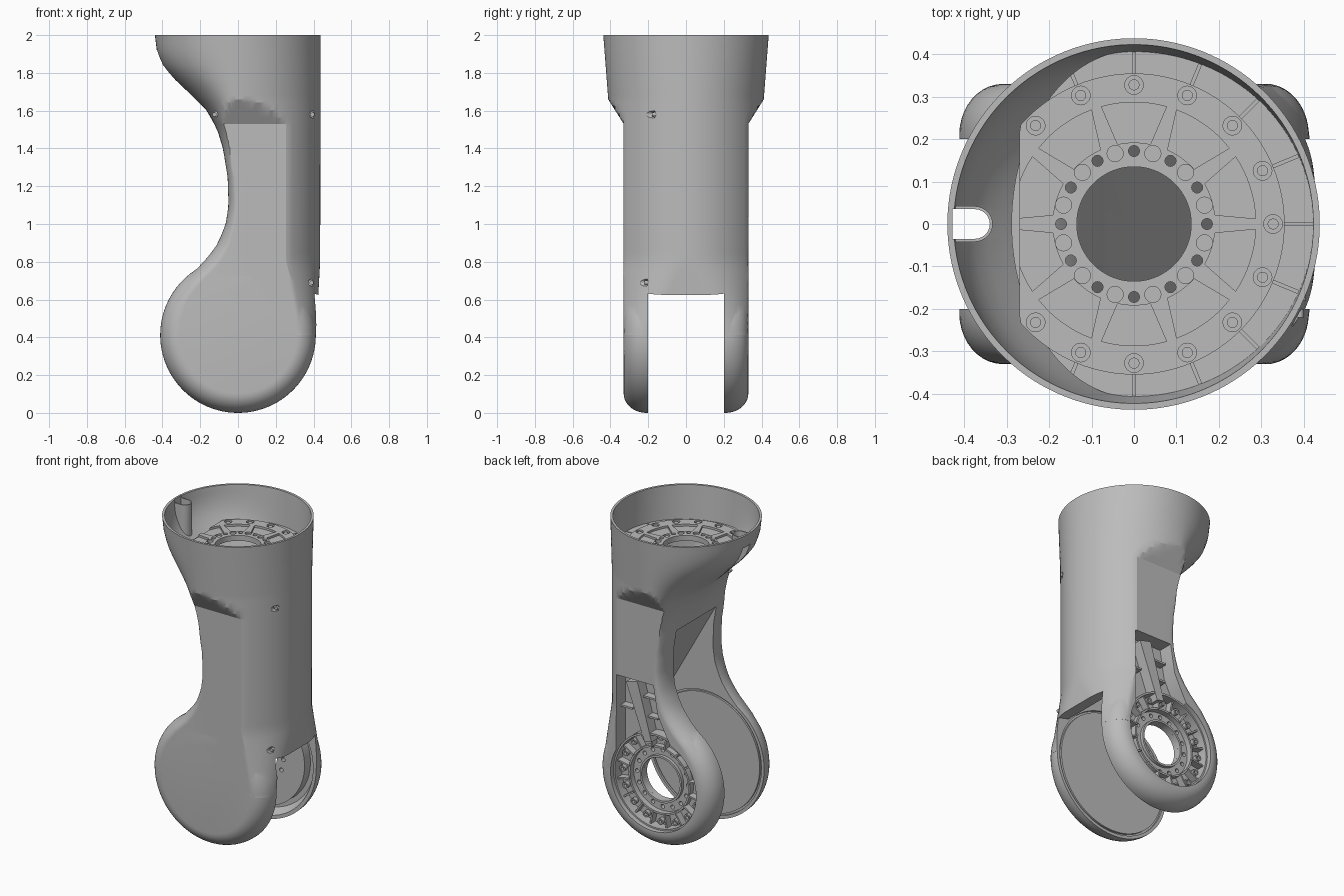
import bpy, bmesh, math
from math import sin, cos, pi, radians

if bpy.data.objects.get("Cube"):
    bpy.data.objects.remove(bpy.data.objects["Cube"])

grey = bpy.data.materials.new("machined grey")
grey.use_nodes = True
COL = (0.5, 0.5, 0.5, 1)
grey.diffuse_color = COL
grey.node_tree.nodes["Principled BSDF"].inputs["Base Color"].default_value = COL
HUB = 0.412      # height and radius of the fork discs


# ---------- helpers ----------
def finish(name, bm):
    bmesh.ops.recalc_face_normals(bm, faces=bm.faces)
    me = bpy.data.meshes.new(name)
    bm.to_mesh(me)
    bm.free()
    me.materials.append(grey)
    ob = bpy.data.objects.new(name, me)
    bpy.context.collection.objects.link(ob)
    return ob


def loft(name, rings, closed=False):
    bm = bmesh.new()
    vs = [[bm.verts.new(p) for p in r] for r in rings]
    n = len(vs[0])
    pairs = list(zip(vs, vs[1:])) + ([(vs[-1], vs[0])] if closed else [])
    for a, b in pairs:
        for i in range(n):
            j = (i + 1) % n
            bm.faces.new((a[i], a[j], b[j], b[i]))
    if not closed:
        bm.faces.new(vs[0])
        bm.faces.new(vs[-1])
    return finish(name, bm)


def revolve(name, profile, closed=True, n=96):
    """Spin (radius, y) points about the fork axis."""
    rings = [[(r * cos(2 * pi * i / n), y, HUB + r * sin(2 * pi * i / n)) for i in range(n)]
             for r, y in profile]
    return loft(name, rings, closed)


def prisms(name, polys, axis, lo, hi):
    """Extrude 2D outlines along y or z."""
    bm = bmesh.new()
    for poly in polys:
        ends = [[bm.verts.new((u, w, v) if axis == "y" else (u, v, w)) for u, v in poly]
                for w in (lo, hi)]
        for e in ends:
            bm.faces.new(e)
        for i in range(len(poly)):
            j = (i + 1) % len(poly)
            bm.faces.new((ends[0][i], ends[0][j], ends[1][j], ends[1][i]))
    return finish(name, bm)


def boolean(ob, tool, op="DIFFERENCE"):
    m = ob.modifiers.new("bool", "BOOLEAN")
    m.operation, m.object, m.solver = op, tool, "EXACT"
    bpy.context.view_layer.objects.active = ob
    bpy.ops.object.modifier_apply(modifier=m.name)
    bpy.data.objects.remove(tool)


def circle(r, cx=0, cy=0, n=24):
    return [(cx + r * cos(2 * pi * i / n), cy + r * sin(2 * pi * i / n)) for i in range(n)]


def polar(r, deg, cy=0):
    return r * cos(radians(deg)), cy + r * sin(radians(deg))


def bar(r0, r1, w, deg, cy=0):
    (a, b), (c, d) = polar(r0, deg, cy), polar(r1, deg, cy)
    dx, dy = polar(w / 2, deg + 90)
    return [(a - dx, b - dy), (c - dx, d - dy), (c + dx, d + dy), (a + dx, b + dy)]


def sector(r0, r1, mid, half):
    inner = [polar(r0, mid + half * k / 4) for k in range(-3, 4)]
    outer = [polar(r1, mid + half * k / 4) for k in range(4, -5, -1)]
    return inner + outer


def lerp(table, z):
    if z <= table[0][0]:
        return table[0][1]
    for (z0, a), (z1, b) in zip(table, table[1:]):
        if z <= z1:
            return a + (b - a) * (z - z0) / (z1 - z0)
    return table[-1][1]


# ---------- housing cross-sections: extents and corner rounding by height ----------
LEFT = [(.41, -.41), (.5, -.4), (.6, -.362), (.7, -.287), (.78, -.2), (.83, -.155), (.9, -.105),
        (1.0, -.065), (1.1, -.05), (1.25, -.055), (1.4, -.08), (1.5, -.11), (1.6, -.165),
        (1.7, -.265), (1.78, -.35), (1.85, -.405), (1.92, -.43), (2.0, -.44)]
RIGHT = [(.41, .412), (.62, .425), (.8, .435), (2, .438)]
DEPTH_L = [(1.3, .33), (1.53, .412), (1.66, .412), (2, .438)]
DEPTH_R = [(.41, .33), (.8, .412), (1.66, .412), (2, .438)]
CLIP = [(1.53, .33), (1.66, .412), (1.75, .5)]
ROUND_LX = [(.75, .1), (1.0, .05), (1.3, .04), (1.53, .12), (1.56, .5)]
ROUND_LY = [(.75, .12), (1.3, .1), (1.53, .412), (1.56, .5)]
ROUND_RX = [(.41, .1), (.8, .435), (.82, .5)]
ROUND_RY = [(.41, .12), (.8, .412), (.82, .5)]


def section(z, inset=0, at=None, n=32):
    clip = lerp(CLIP, z) - inset

    def quarter(x_end, depth, fx, fy):
        x_end, depth = x_end - inset, depth - inset
        fx, fy = min(fx, x_end), min(fy, depth)
        return [(x_end - fx + fx * cos(t), min(depth - fy + fy * sin(t), clip))
                for t in [pi / 2 * (k + .3) / n for k in range(n)]]

    r = quarter(lerp(RIGHT, z), lerp(DEPTH_R, z), lerp(ROUND_RX, z), lerp(ROUND_RY, z))
    l = quarter(-lerp(LEFT, z), lerp(DEPTH_L, z), lerp(ROUND_LX, z), lerp(ROUND_LY, z))
    back = r + [(-x, y) for x, y in reversed(l)]
    front = [(x, -y) for x, y in reversed(back)]
    return [(x, y, z if at is None else at) for x, y in back + front]


def heights(lo, hi, step=.04):
    k = round((hi - lo) / step)
    return sorted({lo + (hi - lo) * i / k for i in range(k + 1)} | {1.53, 1.66})


# ---------- housing ----------
housing = loft("housing", [section(z) for z in heights(HUB, 2)])
arc = [(.31 + .102 * cos(t), .21 + .12 * sin(t)) for t in [pi / 2 * k / 10 for k in range(11)]]
rim = arc[::-1] + [(r, -y) for r, y in arc]
boolean(housing, revolve("disc", rim, closed=False), "UNION")

# hollow inside with a sloped floor, leaving the rear cheek solid low down
floor = [(-1, -1), (1, -1), (1, .62), (.44, .62), (.36, .645), (.33, .65), (-.07, 1.36), (-1, 1.36)]
cavity = loft("cavity", [section(z, .015) for z in heights(.7, 2.0)] + [section(2, .015, 2.05)])
boolean(cavity, prisms("floor", [[(x, z + .05) for x, z in floor]], "y", -1, 1))
boolean(cavity, prisms("cheek", [[(-1, 0), (1, 0), (1, 1.08), (-1, 1.08)]], "y", .2, 1))
boolean(housing, cavity)
boolean(housing, prisms("fork_gap", [floor], "y", -.2, .2))


# cable slot inside the rim, with its own thin wall
def slot(r, x):
    end = [(-.375 + r * cos(radians(a)), r * sin(radians(a))) for a in range(-90, 91, 15)]
    return [(x, -r)] + end + [(x, r)]


wall = prisms("slot_wall", [slot(.042, -.6)], "z", 1.6, 1.985)
boolean(wall, loft("trim", [section(z, .004) for z in heights(1.4, 2.0)]), "INTERSECT")
boolean(housing, wall, "UNION")
boolean(housing, prisms("slot_cut", [slot(.035, -.428)], "z", 1.5, 2.1))

# screw holes entering from the front
for x, z, y in ((-.125, 1.58, -.26), (.395, 1.58, -.165), (.39, .69, -.205)):
    boolean(housing, prisms("screw_cut", [circle(.018, x, z)], "y", -.6, y))
    prisms("screw", [circle(.011, x, z, 16)], "y", y - .015, y + .005)

# rear bearing recess, window and bores
window = [(0, 1.04), (.262, 1.04), (.262, .5), (.1, .45), (-.17, .6), (-.09, .74), (-.03, .86)]
boolean(housing, prisms("recess", [circle(.302, 0, HUB, 64)], "y", .235, .5))
boolean(housing, prisms("window", [window], "y", .235, .5))
boolean(housing, prisms("bore", [circle(.135, 0, HUB, 64)], "y", .1, .5))
boolean(housing, prisms("bolt_bores", [circle(.013, *polar(.18, 22.5 * k, HUB), 12)
                                       for k in range(16)], "y", .1, .5))
# grooves on the inner faces of the fork, the rear one stopping short of the window
groove = revolve("rear_groove", [(.33, .15), (.39, .15), (.39, .2), (.36, .26), (.33, .26)])
boolean(groove, prisms("window_keep", [[(-.2, .5), (.29, .5), (.29, 1.1), (-.2, 1.1)]], "y", .21, .5))
boolean(housing, groove)
boolean(housing, revolve("front_groove", [(.38, -.1), (.395, -.1), (.392, -.212), (.38, -.212)]))

# ---------- rear bearing ribs ----------
revolve("bearing_inner_lip", [(.135, .22), (.148, .22), (.148, .255), (.135, .255)])
revolve("bearing_middle_ring", [(.205, .225), (.217, .225), (.217, .27), (.205, .27)])
revolve("bearing_outer_ring", [(.292, .225), (.304, .225), (.304, .3), (.292, .3)])
prisms("bearing_ribs", [bar(.212, .3, .01, 22.5 * k + 11, HUB) for k in range(16)], "y", .225, .28)
bosses = prisms("bearing_bosses", [circle(.019, *polar(.268, 22.5 * k, HUB), 20)
                                   for k in range(16)], "y", .225, .26)
boolean(bosses, prisms("boss_cut", [circle(.01, *polar(.268, 22.5 * k, HUB), 12)
                                    for k in range(16)], "y", .24, .3))
prisms("window_brace", [[(.21, 1.0), (.13, 1.02), (.03, .66), (.08, .65)]], "y", .225, .305)
prisms("window_ribs", [[(x, z), (x + w, z), (x + w, z + .012), (x, z + .012)]
                       for x, z, w in ((.0, .8, .07), (.0, .92, .1), (.18, .82, .08))],
       "y", .225, .285)

# ---------- mounting plate in the cup ----------
flange = loft("cup_flange", [section(1.73, .008, z) for z in (1.755, 1.785)])
boolean(flange, prisms("flange_bore", [circle(.2, n=64)], "z", 1.7, 1.9))
boolean(flange, prisms("flange_cuts", [bar(.33, .5, .007, 22.5 * k) for k in range(-5, 6)],
                       "z", 1.775, 1.9))

plate = prisms("cup_plate", [[(max(x, -.27), y) for x, y in circle(.355, n=96)]], "z", 1.775, 1.81)
boolean(plate, prisms("plate_bore", [circle(.135, n=64)], "z", 1.7, 1.9))
boolean(plate, prisms("plate_pockets", [sector(.192, .287, 36 * k + 18, 15.5) for k in range(10)],
                      "z", 1.797, 1.9))
boolean(plate, prisms("pin_holes", [circle(.013, *polar(.172, 30 * k), 16) for k in range(12)],
                      "z", 1.7, 1.9))
boolean(plate, prisms("pin_sinks", [circle(.019, *polar(.172, 30 * k + 15), 20) for k in range(12)],
                      "z", 1.8, 1.9))
bolts = [polar(.328, 22.5 * k) for k in range(-6, 7)]
boolean(plate, prisms("bolt_sinks", [circle(.022, x, y) for x, y in bolts], "z", 1.795, 1.9))
prisms("plate_bolts", [circle(.013, x, y, 16) for x, y in bolts], "z", 1.79, 1.805)

# ---------- shading ----------
bpy.ops.object.select_all(action="DESELECT")
for ob in bpy.context.scene.objects:
    if ob.type == "MESH":
        ob.select_set(True)
bpy.context.view_layer.objects.active = housing
bpy.ops.object.shade_smooth_by_angle(angle=radians(22))
